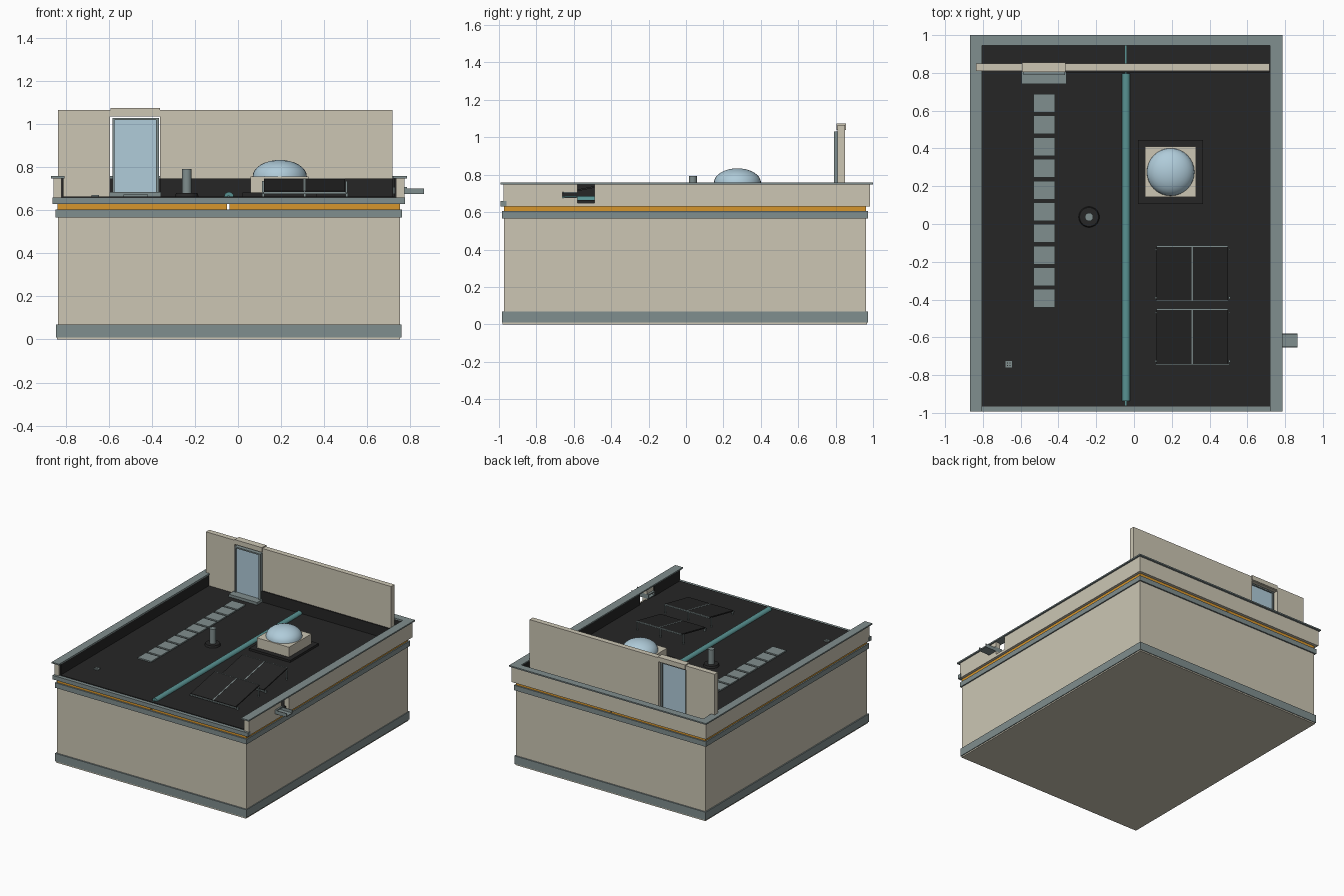
import bpy, bmesh, math
from mathutils import Matrix

if "Cube" in bpy.data.objects:
    bpy.data.objects.remove(bpy.data.objects["Cube"])


def material(name, r, g, b):
    lin = lambda c: (c / 255 / 12.92) if c <= 10 else ((c / 255 + 0.055) / 1.055) ** 2.4
    m = bpy.data.materials.new(name)
    m.diffuse_color = (lin(r), lin(g), lin(b), 1)
    m.use_nodes = True
    m.node_tree.nodes["Principled BSDF"].inputs["Base Color"].default_value = m.diffuse_color
    return m


BEIGE = material("beige render", 204, 198, 180)
GREY = material("slate grey metal", 128, 142, 142)
BLACK = material("black membrane", 38, 38, 38)
GLASS = material("pale blue glass", 176, 204, 218)
OCHRE = material("ochre insulation", 214, 150, 45)
TEAL = material("teal channel", 88, 146, 146)


def finish(name, bm, mat, smooth=False):
    me = bpy.data.meshes.new(name)
    bmesh.ops.recalc_face_normals(bm, faces=bm.faces)
    bm.to_mesh(me)
    bm.free()
    me.materials.append(mat)
    ob = bpy.data.objects.new(name, me)
    bpy.context.collection.objects.link(ob)
    if smooth:
        bpy.ops.object.select_all(action='DESELECT')
        ob.select_set(True)
        bpy.context.view_layer.objects.active = ob
        bpy.ops.object.shade_smooth_by_angle()
    return ob


def box(name, mat, x0, x1, y0, y1, z0, z1, tilt=0):
    """Box from its limits, optionally tilted about x through its centre."""
    bm = bmesh.new()
    m = (Matrix.Translation(((x0 + x1) / 2, (y0 + y1) / 2, (z0 + z1) / 2))
         @ Matrix.Rotation(tilt, 4, 'X') @ Matrix.Diagonal((x1 - x0, y1 - y0, z1 - z0, 1)))
    bmesh.ops.create_cube(bm, size=1, matrix=m)
    return finish(name, bm, mat)


def cylinder(name, mat, x, y, z0, z1, r0, r1=None):
    bm = bmesh.new()
    bmesh.ops.create_cone(bm, cap_ends=True, segments=32, radius1=r0, radius2=r0 if r1 is None else r1,
                          depth=z1 - z0, matrix=Matrix.Translation((x, y, (z0 + z1) / 2)))
    return finish(name, bm, mat, True)


ROOF = 0.665

# Building body with plinth and top band
box("bottom_plate", BEIGE, -0.84, 0.753, -0.98, 0.968, 0, 0.012)
box("body", BEIGE, -0.837, 0.753, -0.973, 0.963, 0.01, 0.57)
box("plinth", GREY, -0.846, 0.759, -0.984, 0.973, 0.01, 0.07)
box("top_band", GREY, -0.848, 0.762, -0.984, 0.973, 0.567, 0.605)

# Insulation layer in two halves with a narrow gap
box("insulation_left", OCHRE, -0.838, -0.051, -0.973, 0.963, 0.605, 0.63)
box("insulation_right", OCHRE, -0.039, 0.753, -0.973, 0.963, 0.605, 0.63)

# Roof deck and front fascia
box("roof_deck", BLACK, -0.83, 0.745, -0.965, 0.96, 0.63, ROOF)
box("front_fascia", GREY, -0.862, 0.777, -0.992, -0.96, 0.63, 0.66)

# Parapets on left, right and back, with black lining inside
SX0, SX1 = 0.735, 0.773
box("parapet_left", BEIGE, -0.857, -0.82, -0.975, 0.985, 0.63, 0.75)
box("parapet_back", BEIGE, -0.857, SX1, 0.955, 0.985, 0.63, 0.75)
box("parapet_right_front", BEIGE, SX0, SX1, -0.975, -0.66, 0.63, 0.75)
box("parapet_right_back", BEIGE, SX0, SX1, -0.49, 0.985, 0.63, 0.75)
box("parapet_right_sill", BEIGE, SX0, SX1, -0.66, -0.58, 0.63, 0.675)
box("parapet_right_lintel", BEIGE, SX0, SX1, -0.66, -0.58, 0.708, 0.75)
box("parapet_right_low_sill", BEIGE, SX0, SX1, -0.58, -0.49, 0.63, 0.65)
box("lining_left", BLACK, -0.82, -0.811, -0.96, 0.955, ROOF, 0.748)
box("lining_right_front", BLACK, 0.727, SX0, -0.96, -0.66, ROOF, 0.748)
box("lining_right_back", BLACK, 0.727, SX0, -0.49, 0.955, ROOF, 0.748)
box("lining_back", BLACK, -0.82, SX0, 0.948, 0.955, ROOF, 0.748)
box("cap_left", GREY, -0.868, -0.806, -0.992, 1.0, 0.749, 0.759)
box("cap_right", GREY, 0.72, 0.785, -0.992, 1.0, 0.749, 0.759)
box("cap_back", GREY, -0.806, 0.72, 0.946, 1.0, 0.749, 0.759)

# Overflow spout through the right parapet
box("spout_floor", GREY, 0.72, 0.865, -0.655, -0.58, 0.675, 0.681)
for i, y in enumerate((-0.655, -0.586)):
    box(f"spout_side_{i}", GREY, 0.72, 0.865, y, y + 0.006, 0.675, 0.702)
box("spout_top", GREY, 0.72, 0.785, -0.655, -0.58, 0.70, 0.708)

# Rear wall with door opening
box("wall_left", BEIGE, -0.836, -0.595, 0.81, 0.85, ROOF, 1.067)
box("wall_right", BEIGE, -0.363, 0.718, 0.81, 0.85, ROOF, 1.067)
box("wall_over_door", BEIGE, -0.595, -0.363, 0.81, 0.85, 1.036, 1.067)
box("door_header", BEIGE, -0.592, -0.362, 0.805, 0.856, 1.04, 1.075)
box("wall_upstand", BLACK, -0.363, 0.718, 0.802, 0.81, ROOF, 0.748)

# Door frame, glass and threshold
box("door_jamb_left", GREY, -0.584, -0.574, 0.79, 0.83, 0.685, 1.03)
box("door_jamb_right", GREY, -0.38, -0.366, 0.79, 0.83, 0.685, 1.03)
box("door_head", GREY, -0.574, -0.38, 0.79, 0.83, 1.02, 1.03)
box("door_glass", GLASS, -0.574, -0.38, 0.8, 0.82, 0.685, 1.02)
box("door_threshold", GREY, -0.596, -0.358, 0.74, 0.85, ROOF, 0.685)

# Stepping stones
for i in range(10):
    y = 0.59 - i * 0.1148
    box(f"stepping_stone_{i}", GREY, -0.531, -0.418, y, y + 0.098, ROOF, 0.674)

# Central drainage channel: half-round strip and seam
bm = bmesh.new()
arc = [math.pi * k / 10 for k in range(11)]
ring = [bm.verts.new((-0.042 + 0.022 * math.cos(a), -0.937, ROOF + 0.02 * math.sin(a))) for a in arc]
face = bm.faces.new(ring)
ext = bmesh.ops.extrude_face_region(bm, geom=[face])
bmesh.ops.translate(bm, vec=(0, 1.735, 0), verts=[v for v in ext["geom"] if isinstance(v, bmesh.types.BMVert)])
finish("drain_channel", bm, TEAL, True)
box("centre_seam", TEAL, -0.048, -0.04, -0.96, 0.945, ROOF, 0.668)

# Vent pipe
cylinder("vent_collar", BLACK, -0.238, 0.037, ROOF, 0.68, 0.055, 0.05)
cylinder("vent_pipe", GREY, -0.238, 0.037, ROOF, 0.792, 0.022)

# Skylight with flashing, kerb and dome
box("skylight_flashing", BLACK, 0.02, 0.365, 0.105, 0.444, ROOF, 0.682)
box("skylight_kerb", BEIGE, 0.058, 0.328, 0.143, 0.41, ROOF, 0.757)
bm = bmesh.new()
bmesh.ops.create_uvsphere(bm, u_segments=32, v_segments=16, radius=1,
                          matrix=Matrix.Translation((0.194, 0.275, 0.757)) @ Matrix.Diagonal((0.126, 0.126, 0.077, 1)))
bmesh.ops.bisect_plane(bm, geom=bm.verts[:] + bm.edges[:] + bm.faces[:], plane_co=(0, 0, 0.757),
                       plane_no=(0, 0, 1), clear_inner=True)
finish("skylight_dome", bm, GLASS, True)

# Solar panels: two tilted rows of two, with rails and legs
for r, (y0, y1) in enumerate(((-0.407, -0.118), (-0.742, -0.452))):
    tilt = math.atan2(0.058, y1 - y0)
    for c, x in enumerate((0.12, 0.312)):
        box(f"solar_panel_{r}_{c}", BLACK, x, x + 0.186, y0, y1, 0.709, 0.718, tilt)
    box(f"panel_back_rail_{r}", GREY, 0.12, 0.498, y1 - 0.003, y1 + 0.004, 0.738, 0.747)
    box(f"panel_front_rail_{r}", GREY, 0.115, 0.505, y0 - 0.004, y0 + 0.003, 0.676, 0.685)
    box(f"panel_divider_{r}", GREY, 0.305, 0.313, y0, y1, 0.709, 0.719, tilt)
    for c, x in enumerate((0.112, 0.305, 0.5)):
        box(f"panel_back_leg_{r}_{c}", GREY, x, x + 0.008, y1 - 0.022, y1 - 0.014, ROOF, 0.737)
        box(f"panel_foot_{r}_{c}", GREY, x, x + 0.012, y0 + 0.01, y0 + 0.022, ROOF, 0.68)

# Roof drain grate
for i in range(3):
    d = (i - 1) * 0.013
    box(f"drain_bar_x_{i}", GREY, -0.681, -0.645, -0.742 + d - 0.004, -0.742 + d + 0.004, ROOF, 0.672)
    box(f"drain_bar_y_{i}", GREY, -0.663 + d - 0.004, -0.663 + d + 0.004, -0.76, -0.724, ROOF, 0.671)
